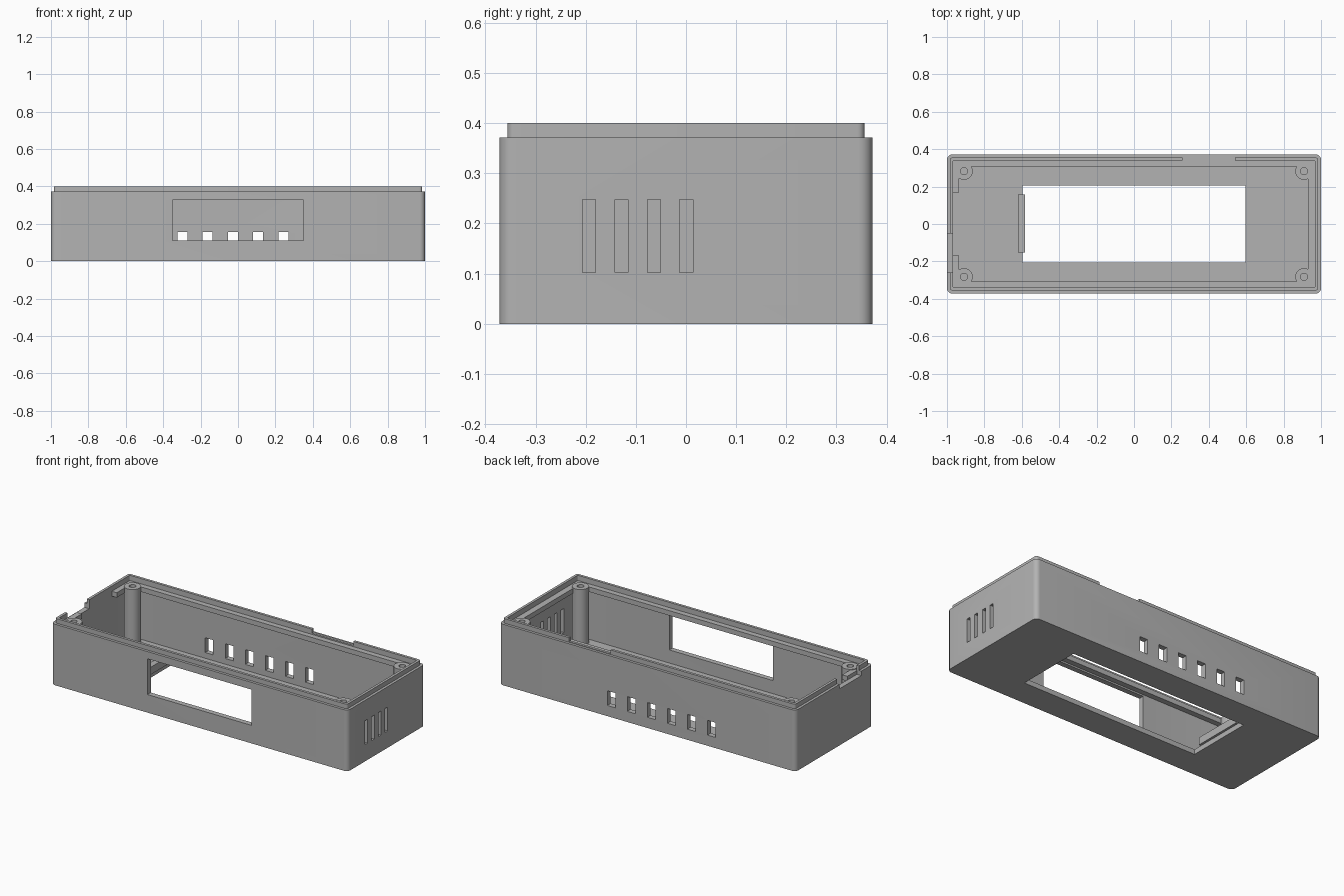
import bpy, bmesh, math
from mathutils import Vector

if "Cube" in bpy.data.objects:
    bpy.data.objects.remove(bpy.data.objects["Cube"])

grey = bpy.data.materials.new("plain_grey")
grey.use_nodes = True
colour = (0.45, 0.45, 0.45, 1)
grey.diffuse_color = colour
grey.node_tree.nodes["Principled BSDF"].inputs["Base Color"].default_value = colour

WALL_X, WALL_Y = 0.968, 0.34      # inner wall faces
TOP, LIP, FLOOR = 0.372, 0.4, 0.03


def finish(name, bm):
    bmesh.ops.remove_doubles(bm, verts=bm.verts, dist=0.0001)
    bmesh.ops.recalc_face_normals(bm, faces=bm.faces)
    mesh = bpy.data.meshes.new(name)
    bm.to_mesh(mesh)
    bm.free()
    mesh.materials.append(grey)
    obj = bpy.data.objects.new(name, mesh)
    bpy.context.collection.objects.link(obj)
    return obj


def rounded_ring(hx, hy, radius, z, centre=(0, 0), steps=6):
    points = []
    for k, (sx, sy) in enumerate([(1, 1), (-1, 1), (-1, -1), (1, -1)]):
        for i in range(steps + 1):
            a = (k + i / steps) * math.pi / 2
            points.append(Vector((centre[0] + sx * (hx - radius) + radius * math.cos(a),
                                  centre[1] + sy * (hy - radius) + radius * math.sin(a), z)))
    return points


def loft(name, rings):
    bm = bmesh.new()
    loops = [[bm.verts.new(p) for p in ring] for ring in rings]
    for low, high in zip(loops, loops[1:]):
        for i in range(len(low)):
            j = (i + 1) % len(low)
            bm.faces.new((low[i], low[j], high[j], high[i]))
    bm.faces.new(loops[0])
    bm.faces.new(loops[-1])
    return finish(name, bm)


def add_box(bm, x, y, z):
    made = bmesh.ops.create_cube(bm, size=1)["verts"]
    for v in made:
        v.co = Vector([(a + b) / 2 + c * (b - a) for (a, b), c in zip((x, y, z), v.co)])


def box(name, x, y, z):
    bm = bmesh.new()
    add_box(bm, x, y, z)
    return finish(name, bm)


def smooth(obj):
    bpy.ops.object.select_all(action="DESELECT")
    obj.select_set(True)
    bpy.context.view_layer.objects.active = obj
    bpy.ops.object.shade_smooth_by_angle(angle=math.radians(30))


# Open case shell with a stepped lip
shell = loft("case_shell", [
    rounded_ring(1, 0.372, 0.028, 0),
    rounded_ring(1, 0.372, 0.028, TOP),
    rounded_ring(0.984, 0.356, 0.014, TOP),
    rounded_ring(0.984, 0.356, 0.014, LIP),
    rounded_ring(WALL_X, WALL_Y, 0.006, LIP),
    rounded_ring(WALL_X, WALL_Y, 0.006, FLOOR),
])

# Openings: floor window, front window, rim notches, vents
bm = bmesh.new()
add_box(bm, (-0.597, 0.597), (-0.205, 0.205), (-0.1, 0.08))
add_box(bm, (-0.35, 0.35), (-0.45, -0.32), (0.11, 0.328))
add_box(bm, (-1.1, -0.95), (-0.26, -0.05), (0.345, 0.5))
add_box(bm, (0.26, 0.54), (0.32, 0.45), (0.376, 0.5))
for i in range(6):
    x = 0.243 - 0.135 * i
    add_box(bm, (x - 0.027, x + 0.027), (0.32, 0.45), (0.065, 0.155))
for i in range(4):
    y = -0.193 + 0.0645 * i
    add_box(bm, (0.95, 1.1), (y - 0.013, y + 0.013), (0.102, 0.248))
cutter = finish("opening_cutter", bm)
cutter.hide_render = True

cut = shell.modifiers.new("openings", "BOOLEAN")
cut.operation = "DIFFERENCE"
cut.solver = "EXACT"
cut.object = cutter
bpy.context.view_layer.objects.active = shell
bpy.ops.object.modifier_apply(modifier=cut.name)
bpy.data.objects.remove(cutter)
smooth(shell)

# Support rails just under the lip
rail_z = (0.338, 0.368)
for side, name in ((-1, "front_rail"), (1, "back_rail")):
    box(name, (-0.967, 0.967), sorted((side * 0.307, side * 0.342)), rail_z)
    box("right_end_rail_" + name.split("_")[0], sorted((-0.97, -0.935)),
        sorted((side * 0.168, side * 0.31)), rail_z)
box("left_end_rail", (0.93, 0.97), (-0.31, 0.31), rail_z)

# Hollow screw posts in the corners
for sx, xname in ((-1, "right"), (1, "left")):
    for sy, yname in ((-1, "front"), (1, "back")):
        c = (sx * 0.909, sy * 0.283)
        post = loft(f"{yname}_{xname}_screw_post", [
            rounded_ring(r, r, r, z, c)
            for r, z in ((0.047, 0.02), (0.047, TOP), (0.019, TOP), (0.019, 0.1))])
        smooth(post)

# Retaining bar at the end of the floor window
box("retaining_bar", (-0.62, -0.583), (-0.153, 0.157), (0.03, 0.075))
